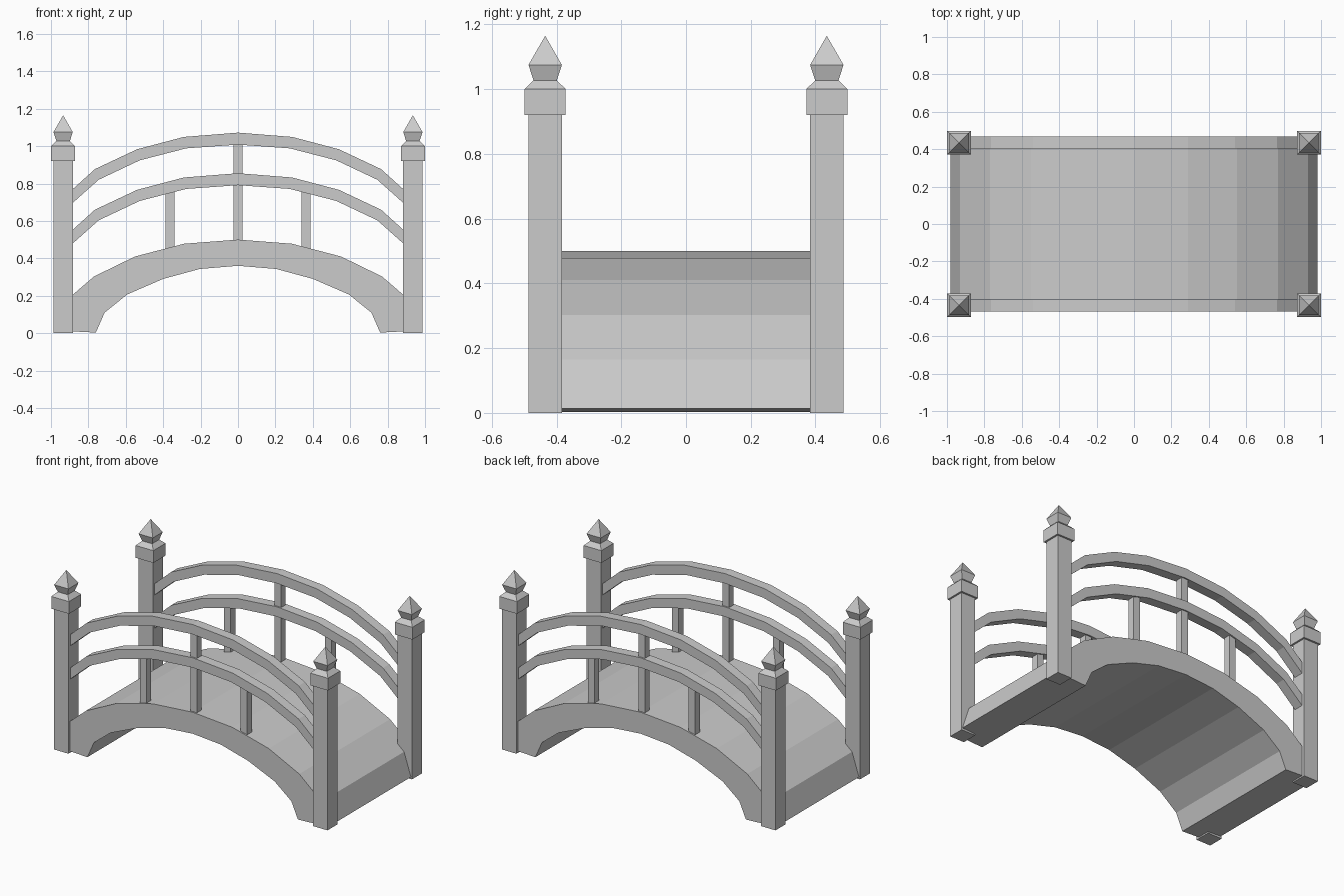
import bpy, bmesh

if "Cube" in bpy.data.objects:
    bpy.data.objects.remove(bpy.data.objects["Cube"])

POST_X, SIDE_Y = 0.935, 0.435


def finish(name, bm):
    bmesh.ops.recalc_face_normals(bm, faces=bm.faces)
    mesh = bpy.data.meshes.new(name)
    bm.to_mesh(mesh)
    bm.free()
    ob = bpy.data.objects.new(name, mesh)
    bpy.context.collection.objects.link(ob)
    return ob


def arch(name, top, bottom, y0, y1):
    """Extrude the band between two mirrored half curves along y."""
    full = lambda c: [(-x, z) for x, z in c[:0:-1]] + list(c)
    rows = list(zip(full(top), full(bottom)))
    bm = bmesh.new()
    rings = [[bm.verts.new((p[0], y, p[1])) for p, y in
              ((t, y0), (t, y1), (b, y1), (b, y0))] for t, b in rows]
    for a, b in zip(rings, rings[1:]):
        for i in range(4):
            j = (i + 1) % 4
            bm.faces.new((a[i], a[j], b[j], b[i]))
    bm.faces.new(rings[0])
    bm.faces.new(rings[-1])
    return finish(name, bm)


def square_stack(name, cx, cy, profile):
    """Square section following (half width, z) steps."""
    bm = bmesh.new()
    rings = [[bm.verts.new((cx + sx * w, cy + sy * w, z)) for sx, sy in
              ((-1, -1), (1, -1), (1, 1), (-1, 1))] for w, z in profile]
    for a, b in zip(rings, rings[1:]):
        for i in range(4):
            j = (i + 1) % 4
            bm.faces.new((a[i], a[j], b[j], b[i]))
    bm.faces.new(rings[0])
    bm.faces.new(rings[-1])
    bmesh.ops.remove_doubles(bm, verts=bm.verts, dist=1e-5)
    return finish(name, bm)


# Arched deck
deck_top = [(0, .50), (.288, .478), (.55, .41), (.77, .303), (.93, .165), (.98, .014)]
deck_low = [(0, .36), (.205, .343), (.40, .29), (.592, .207), (.713, .11), (.76, .003)]
arch("deck", deck_top, deck_low, -.468, .468)

# Posts with caps and pointed finials
post = [(.0515, 0), (.0515, .92), (.0635, .92), (.0635, 1.0),
        (.036, 1.027), (.0515, 1.075), (0, 1.165)]

# Handrail curves, reused lower down for the middle rail
rail_top = [(0, 1.072), (.29, 1.049), (.54, .983), (.765, .877), (.93, .728)]
rail_low = [(0, 1.008), (.277, .988), (.525, .924), (.745, .82), (.93, .655)]

for side, sy in (("front", -1), ("back", 1)):
    y = sy * SIDE_Y
    for end, sx in (("left", -1), ("right", 1)):
        square_stack(f"{side}_{end}_post", sx * POST_X, y, post)
    for label, drop in (("upper", 0), ("middle", .217)):
        arch(f"{side}_{label}_rail", [(x, z - drop) for x, z in rail_top],
             [(x, z - drop) for x, z in rail_low], y - .0325, y + .0325)
    # Balusters: tall one at the centre, short ones either side
    for label, x, z0, z1 in (("left", -.364, .42, .765), ("centre", 0, .45, 1.03),
                             ("right", .364, .42, .765)):
        square_stack(f"{side}_{label}_baluster", x, y, [(.0235, z0), (.0235, z1)])
